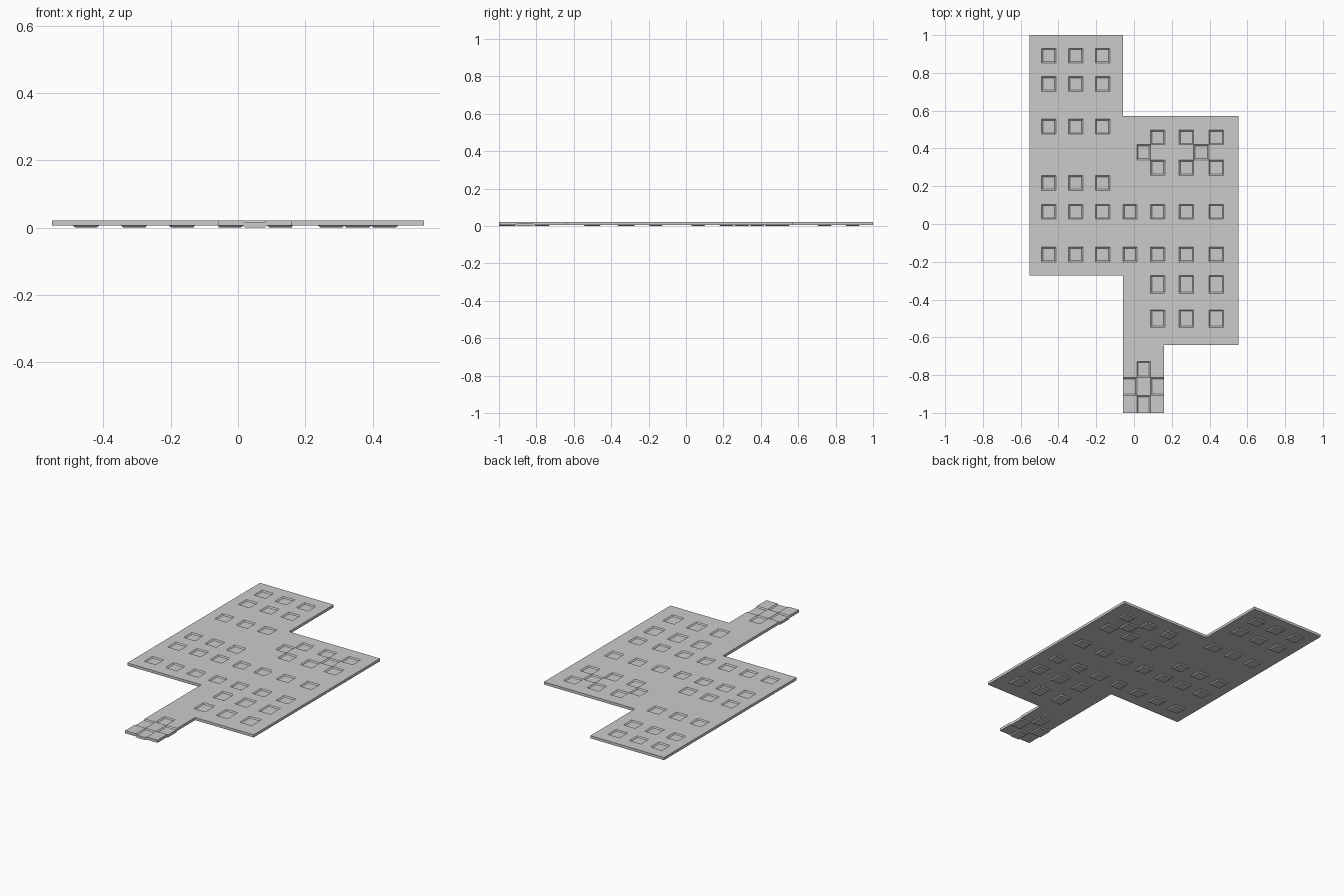
import bpy, bmesh

if "Cube" in bpy.data.objects:
    bpy.data.objects.remove(bpy.data.objects["Cube"])

THICK, DEPTH, SLOPE = 0.016, 0.006, 0.007

# Slab outline as three rectangles (x0, x1, y0, y1)
regions = [(-0.553, -0.058, -0.272, 1.0),
           (-0.058, 0.553, -0.64, 0.573),
           (-0.058, 0.16, -1.0, -0.64)]

# Square dents, pressed through the slab
left_cols = [(-0.49, -0.413), (-0.347, -0.27), (-0.205, -0.127)]
mid_col = (-0.058, 0.015)
right_cols = [(0.087, 0.163), (0.238, 0.316), (0.396, 0.475)]
dents = []


def add_dents(cols, rows):
    dents.extend(c + r for c in cols for r in rows)


add_dents(left_cols, [(0.852, 0.93), (0.702, 0.78), (0.476, 0.555), (0.178, 0.257)])
add_dents(left_cols + [mid_col] + right_cols, [(0.026, 0.104), (-0.2, -0.123)])
add_dents(right_cols, [(0.42, 0.498), (0.257, 0.339), (-0.367, -0.272), (-0.548, -0.454)])
add_dents([(0.015, 0.087), (0.316, 0.396)], [(0.339, 0.42)])
# Chequered dents on the tail, running off its edges
add_dents([(0.015, 0.087)], [(-0.813, -0.727), (-1.1, -0.908)])
add_dents([(-0.16, 0.015), (0.087, 0.26)], [(-0.908, -0.813)])


def cuts(axis):
    vals = set()
    for r in regions:
        vals |= {r[axis], r[axis + 1]}
    for d in dents:
        a, b = d[axis], d[axis + 1]
        vals |= {a, a + SLOPE, b - SLOPE, b}
    return sorted({round(v, 4) for v in vals})


def drop(x, y):
    t = 0.0
    for x0, x1, y0, y1 in dents:
        inside = min(x - x0, x1 - x, y - y0, y1 - y)
        t = max(t, min(1.0, inside / SLOPE))
    return DEPTH * t


xs, ys = cuts(0), cuts(2)
bm = bmesh.new()
grid = {}


def vert(i, j):
    if (i, j) not in grid:
        x, y = xs[i], ys[j]
        grid[i, j] = bm.verts.new((x, y, DEPTH - drop(x, y)))
    return grid[i, j]


# Dented sheet
for i in range(len(xs) - 1):
    for j in range(len(ys) - 1):
        cx, cy = (xs[i] + xs[i + 1]) / 2, (ys[j] + ys[j + 1]) / 2
        if not any(a < cx < b and c < cy < d for a, b, c, d in regions):
            continue
        q = [vert(i, j), vert(i + 1, j), vert(i + 1, j + 1), vert(i, j + 1)]
        low = [k for k in range(4) if q[k].co.z < DEPTH - 1e-5]
        if len(low) == 1:  # mitred dent corner
            q = q[low[0]:] + q[:low[0]]
            bm.faces.new(q[:3])
            bm.faces.new([q[0], q[2], q[3]])
        else:
            bm.faces.new(q)

# Give it thickness
ext = bmesh.ops.extrude_face_region(bm, geom=bm.faces[:], use_keep_orig=True)
top = [g for g in ext["geom"] if isinstance(g, bmesh.types.BMVert)]
bmesh.ops.translate(bm, verts=top, vec=(0, 0, THICK))
bmesh.ops.recalc_face_normals(bm, faces=bm.faces[:])

mesh = bpy.data.meshes.new("dented_slab")
bm.to_mesh(mesh)
bm.free()
slab = bpy.data.objects.new("dented_slab", mesh)
bpy.context.collection.objects.link(slab)
